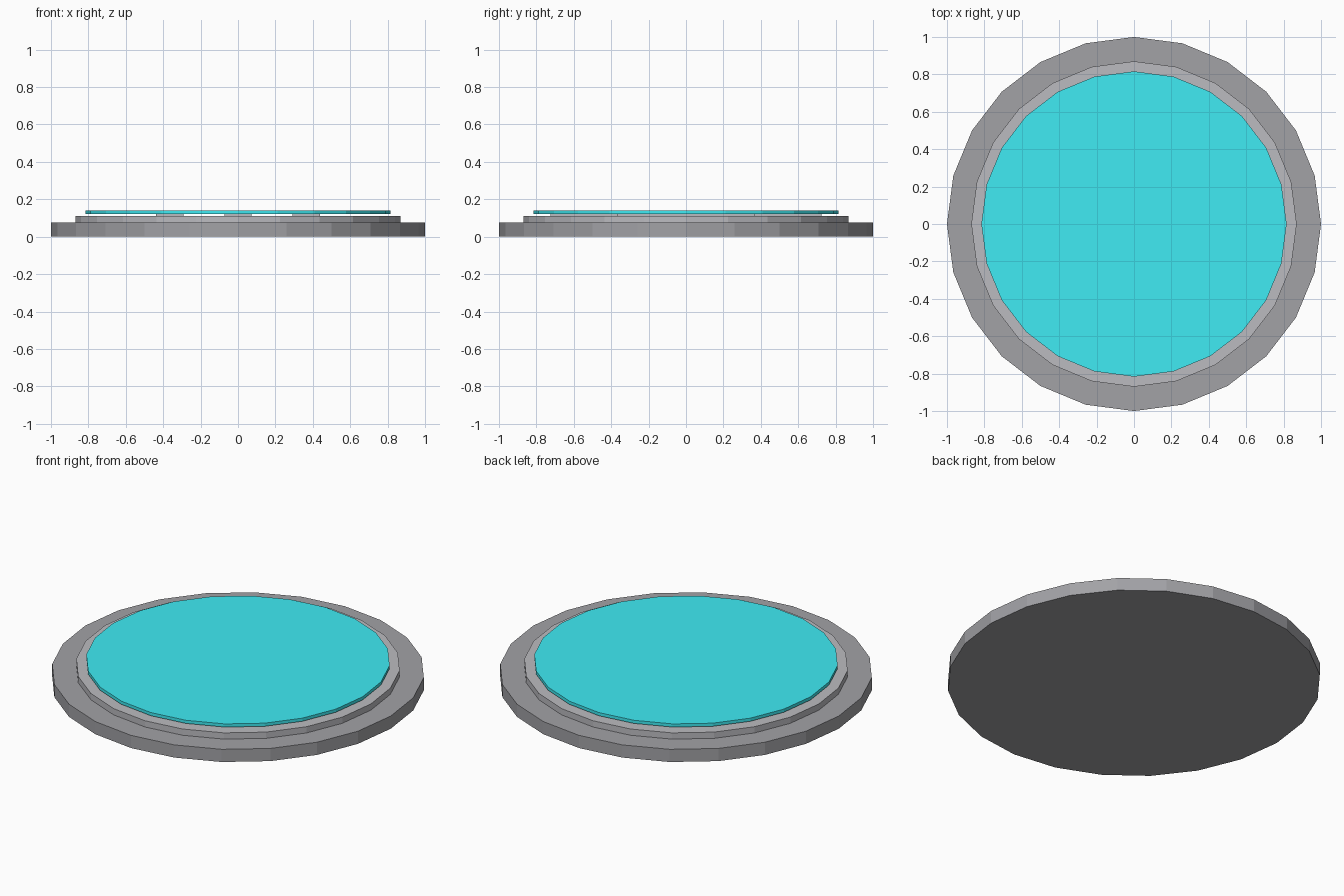
import bpy, bmesh
from mathutils import Matrix

if "Cube" in bpy.data.objects:
    bpy.data.objects.remove(bpy.data.objects["Cube"])

SIDES = 24

def finish(bm, name, mat=None):
    me = bpy.data.meshes.new(name)
    bm.to_mesh(me)
    bm.free()
    ob = bpy.data.objects.new(name, me)
    bpy.context.collection.objects.link(ob)
    if mat:
        me.materials.append(mat)
    return ob

def material(name, color):
    m = bpy.data.materials.new(name)
    m.diffuse_color = (*color, 1)
    m.use_nodes = True
    m.node_tree.nodes["Principled BSDF"].inputs["Base Color"].default_value = m.diffuse_color
    return m

def disc(name, radius, z0, z1, mat=None):
    bm = bmesh.new()
    bmesh.ops.create_cone(bm, cap_ends=True, segments=SIDES, radius1=radius,
                          radius2=radius, depth=z1 - z0,
                          matrix=Matrix.Translation((0, 0, (z0 + z1) / 2)))
    return finish(bm, name, mat)

def slat(name, x, length, z0, z1, mat=None):
    bm = bmesh.new()
    bmesh.ops.create_cube(bm, size=1, matrix=Matrix.Translation((x, 0, (z0 + z1) / 2))
                          @ Matrix.Diagonal((0.145, length, z1 - z0, 1)))
    return finish(bm, name, mat)

dark = material("dark_grey", (0.36, 0.36, 0.38))
grey = material("mid_grey", (0.5, 0.5, 0.53))
cyan = material("cyan", (0.05, 0.83, 0.9))

# Stepped base
disc("base", 1.0, 0.0, 0.075, dark)
disc("raised_rim", 0.87, 0.075, 0.112, grey)

# Low slats carrying the glowing plate just above the rim
slat("centre_slat", 0, 1.45, 0.112, 0.121, grey)
for side, x in (("left", -0.365), ("right", 0.365)):
    slat(side + "_slat", x, 0.73, 0.112, 0.121, grey)

# Coloured top plate
disc("top_plate", 0.816, 0.121, 0.14, cyan)
